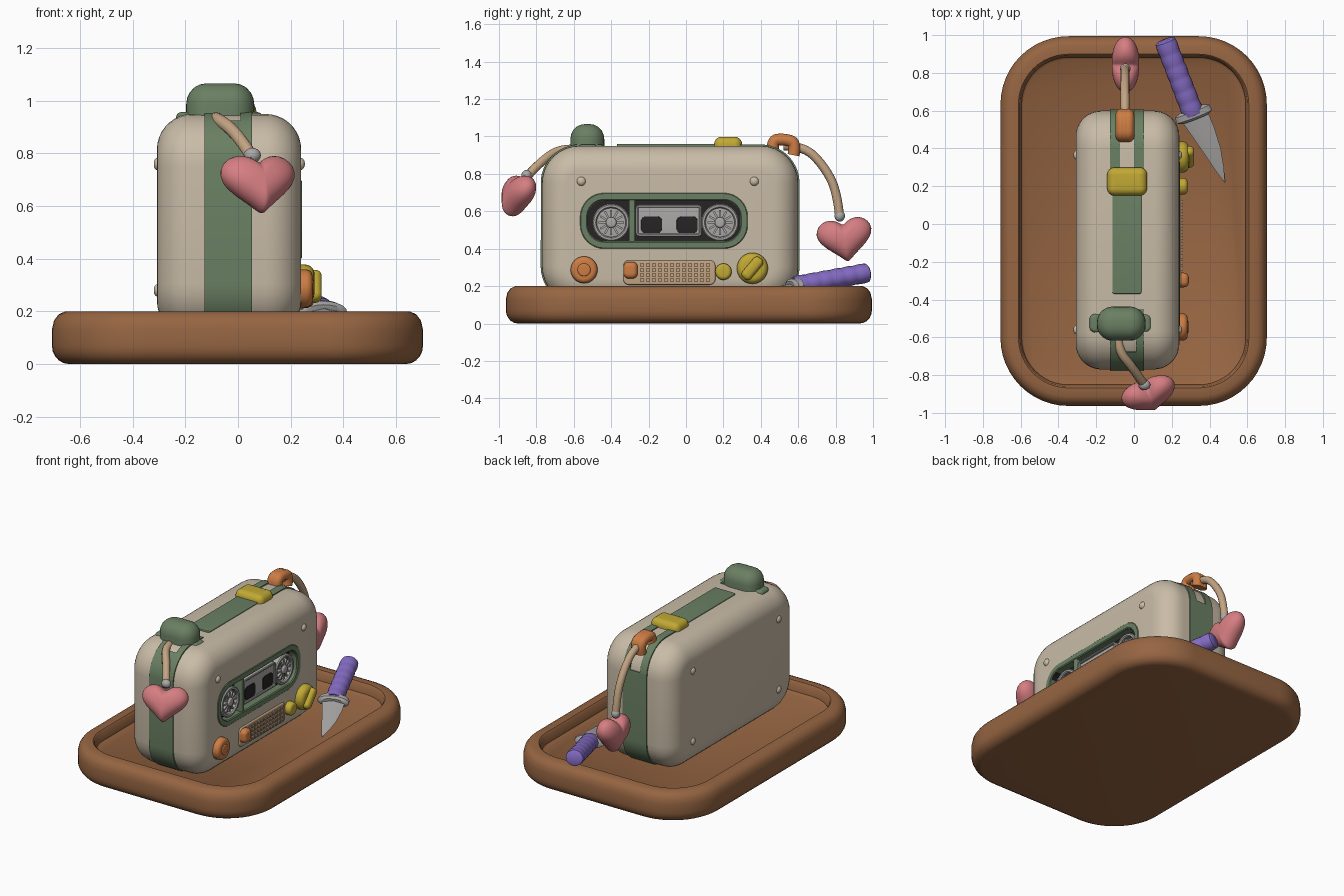
import bpy, bmesh, math
from mathutils import Matrix, Vector

if "Cube" in bpy.data.objects:
    bpy.data.objects.remove(bpy.data.objects["Cube"])

def mat(name, *rgb):
    m = bpy.data.materials.new(name)
    lin = [((c / 255 + 0.055) / 1.055) ** 2.4 for c in rgb]
    m.diffuse_color = (*lin, 1)
    m.use_nodes = True
    m.node_tree.nodes["Principled BSDF"].inputs["Base Color"].default_value = m.diffuse_color
    return m

cream = mat("cream", 201, 188, 167)
green = mat("green", 106, 128, 99)
brown = mat("brown", 150, 101, 66)
pink = mat("pink", 214, 126, 130)
purple = mat("purple", 134, 109, 198)
yellow = mat("yellow", 193, 169, 52)
orange = mat("orange", 205, 125, 68)
grey = mat("grey", 171, 169, 167)
black = mat("black", 38, 36, 36)
tan = mat("tan", 195, 164, 131)

def finish(bm, name, mats):
    bmesh.ops.recalc_face_normals(bm, faces=bm.faces)
    me = bpy.data.meshes.new(name)
    bm.to_mesh(me)
    bm.free()
    for m in mats:
        me.materials.append(m)
    ob = bpy.data.objects.new(name, me)
    bpy.context.collection.objects.link(ob)
    return ob

def skin(name, rings, mats, M=Matrix(), ring_closed=False, seg_mat=lambda i: 0):
    """Join rings of equal point count; cap the ends unless the rings close up."""
    bm = bmesh.new()
    vs = [[bm.verts.new(M @ Vector(p)) for p in r] for r in rings]
    n, k = len(rings[0]), len(rings)
    for i in range(k if ring_closed else k - 1):
        a, b = vs[i], vs[(i + 1) % k]
        for j in range(n):
            f = bm.faces.new((a[j], a[(j + 1) % n], b[(j + 1) % n], b[j]))
            f.material_index = seg_mat(i)
    if not ring_closed:
        bm.faces.new(vs[0]).material_index = seg_mat(0)
        bm.faces.new(vs[-1]).material_index = seg_mat(k - 1)
    return finish(bm, name, mats)

def rr(box, r, c, inset=0, axis="x", n=8):
    """Rounded rectangle ring at height c along the axis."""
    a0, a1, b0, b1 = box[0] + inset, box[1] - inset, box[2] + inset, box[3] - inset
    r = max(0.004, min(r - inset, (a1 - a0) / 2 - 1e-4, (b1 - b0) / 2 - 1e-4))
    pts = []
    for q, (ca, cb) in enumerate([(a1 - r, b1 - r), (a0 + r, b1 - r), (a0 + r, b0 + r), (a1 - r, b0 + r)]):
        for i in range(n + 1):
            t = (q + i / n) * math.pi / 2
            a, b = ca + r * math.cos(t), cb + r * math.sin(t)
            pts.append((c, a, b) if axis == "x" else (a, b, c))
    return pts

def dome(name, box, r, c0, c1, e, m, axis="x", M=Matrix(), n=8):
    """Rounded plate rising from c0 to c1 with a soft edge e."""
    s = 1 if c1 > c0 else -1
    rings = [rr(box, r, c0, 0, axis, n)]
    for i in range(6):
        t = i / 5 * math.pi / 2
        rings.append(rr(box, r, c1 - s * e * (1 - math.sin(t)), e * 0.95 * (1 - math.cos(t)), axis, n))
    return skin(name, rings, [m], M)

def disc(name, y, z, rad, c0, c1, e, m):
    return dome(name, (y - rad, y + rad, z - rad, z + rad), rad, c0, c1, e, m)

def tube(name, pts, rad, m):
    cu = bpy.data.curves.new(name, "CURVE")
    cu.dimensions = "3D"
    cu.bevel_depth, cu.bevel_resolution, cu.use_fill_caps = rad, 4, True
    sp = cu.splines.new("NURBS")
    sp.points.add(len(pts) - 1)
    for p, q in zip(sp.points, pts):
        p.co = (*q, 1)
    sp.order_u, sp.use_endpoint_u = 3, True
    cu.materials.append(m)
    ob = bpy.data.objects.new(name, cu)
    bpy.context.collection.objects.link(ob)
    bpy.ops.object.select_all(action="DESELECT")
    ob.select_set(True)
    bpy.context.view_layer.objects.active = ob
    bpy.ops.object.convert(target="MESH")

def ball(name, loc, size, m):
    bm = bmesh.new()
    bmesh.ops.create_uvsphere(bm, u_segments=16, v_segments=10, radius=1,
                              matrix=Matrix.Translation(loc) @ Matrix.Diagonal((*size, 1)))
    finish(bm, name, [m])

# tray
T, TR = (-0.707, 0.703, -0.963, 0.994), 0.36
prof = [(0.065 * (1 - math.sin(t)), 0.07 * (1 - math.cos(t))) for t in [i * math.pi / 10 for i in range(6)]]
prof += [(0, 0.13), (0.008, 0.165), (0.025, 0.188), (0.05, 0.2), (0.095, 0.2), (0.103, 0.193), (0.112, 0.135), (0.124, 0.125)]
skin("tray", [rr(T, TR, z, i, "z", 12) for i, z in prof], [brown])

# body with rounded edges and a dark window recess
B, e = (-0.77, 0.60, 0.105, 0.95), 0.135
arc = [i * math.pi / 18 for i in range(10)]
W = (-0.53, 0.295, 0.435, 0.66)
rings = [rr(B, 0.2, -0.308 + e * (1 - math.cos(t)), e * (1 - math.sin(t))) for t in arc]
rings += [rr(B, 0.2, 0.24 - e * (1 - math.cos(t)), e * (1 - math.sin(t))) for t in reversed(arc)]
rings += [rr(W, 0.1, 0.24), rr(W, 0.1, 0.185)]
skin("body", rings, [cream, black], seg_mat=lambda i: int(i >= 20))

# window frame and divider
F = (-0.568, 0.332, 0.398, 0.70)
skin("window_frame", [rr(F, 0.13, x, i) for i, x in
     [(0, 0.225), (0, 0.238), (0.006, 0.244), (0.036, 0.244), (0.042, 0.238), (0.042, 0.19)]], [green], ring_closed=True)
dome("window_divider", (-0.305, -0.272, 0.425, 0.67), 0.005, 0.18, 0.24, 0.008, green)

# reels with spokes
for k, y in enumerate((-0.40, 0.182)):
    z = 0.54
    disc(f"reel_{k}", y, z, 0.096, 0.18, 0.2, 0.004, grey)
    O = (y - 0.1, y + 0.1, z - 0.1, z + 0.1)
    skin(f"reel_rim_{k}", [rr(O, 0.1, x, i) for i, x in
         [(0, 0.185), (0, 0.22), (0.006, 0.227), (0.017, 0.227), (0.023, 0.22), (0.023, 0.185)]], [grey], ring_closed=True)
    disc(f"reel_hub_{k}", y, z, 0.028, 0.19, 0.232, 0.01, grey)
    bm = bmesh.new()
    for i in range(12):
        bmesh.ops.create_cube(bm, size=1, matrix=Matrix.Translation((0.205, y, z)) @ Matrix.Rotation(i * math.pi / 6, 4, "X")
                              @ Matrix.Translation((0, 0.045, 0)) @ Matrix.Diagonal((0.03, 0.045, 0.011, 1)))
    finish(bm, f"reel_spokes_{k}", [grey])

# centre plate between the reels
P = (-0.27, 0.085, 0.465, 0.635)
dome("centre_plate", P, 0.02, 0.18, 0.218, 0.008, grey)
skin("centre_plate_rim", [rr(P, 0.02, x, i) for i, x in
     [(0, 0.2), (0, 0.226), (0.004, 0.23), (0.011, 0.23), (0.015, 0.226), (0.015, 0.2)]], [grey], ring_closed=True)
for k, y in enumerate((-0.24, -0.05)):
    dome(f"plate_opening_{k}", (y, y + 0.112, 0.483, 0.572), 0.025, 0.215, 0.222, 0.002, black)

# controls
disc("round_button", -0.545, 0.287, 0.072, 0.2, 0.283, 0.025, orange)
disc("round_button_centre", -0.545, 0.287, 0.035, 0.27, 0.288, 0.008, orange)
dome("grille", (-0.335, 0.157, 0.207, 0.338), 0.03, 0.2, 0.25, 0.008, tan)
bm = bmesh.new()
for i in range(12):
    for j in range(4):
        bmesh.ops.create_cube(bm, size=1, matrix=Matrix.Translation((0.252, -0.235 + i * 0.032, 0.232 + j * 0.027))
                              @ Matrix.Diagonal((0.014, 0.021, 0.016, 1)))
finish(bm, "grille_studs", [tan])
dome("slider", (-0.335, -0.258, 0.24, 0.33), 0.03, 0.22, 0.29, 0.025, orange)
disc("small_button", 0.2, 0.277, 0.044, 0.2, 0.283, 0.02, yellow)
disc("knob", 0.355, 0.295, 0.083, 0.2, 0.29, 0.035, yellow)
dome("knob_grip", (-0.07, 0.07, -0.03, 0.03), 0.025, 0.265, 0.318, 0.024, yellow,
     M=Matrix.Translation((0, 0.355, 0.295)) @ Matrix.Rotation(math.radians(50), 4, "X"))

# screws on both large faces
for y in (-0.56, 0.365):
    disc("side_screw", y, 0.76, 0.026, 0.225, 0.254, 0.024, cream)
    for z in (0.28, 0.76):
        disc("back_screw", y, z, 0.026, -0.292, -0.32, 0.022, cream)

# green bands wrapping the ends, splitting in two near the top
def band(name, x0, x1, s, a0, a1, y_end=None):
    cy = -0.57 if s < 0 else 0.40
    def at(r):
        pts = []
        for i in range(17):
            t = math.radians(a0 + (a1 - a0) * i / 16)
            pts.append((cy + s * r * math.cos(t), (0.75 if t > 0 else 0.305) + r * math.sin(t)))
        return pts + ([(y_end, 0.75 + r)] if y_end is not None else [])
    skin(name, [[(x0, *p), (x1, *p), (x1, *q), (x0, *q)] for p, q in zip(at(0.193), at(0.207))], [green])

for label, s, split, y_end, gap0, gap1 in (("front", -1, 58, -0.45, -0.085, 0.01), ("rear", 1, 8, 0.22, -0.075, 0.0)):
    band(label + "_band", -0.127, 0.053, s, -60, split)
    band(label + "_band_left", -0.127, gap0, s, split, 90, y_end)
    band(label + "_band_right", gap1, 0.053, s, split, 90, y_end)

# top fittings
dome("top_strip", (-0.115, 0.04, -0.37, 0.18), 0.012, 0.94, 0.96, 0.005, green, "z")
dome("cap_base", (-0.235, 0.092, -0.575, -0.475), 0.03, 0.90, 0.957, 0.02, green, "z")
dome("cap", (-0.197, 0.062, -0.618, -0.437), 0.085, 0.91, 1.066, 0.08, green, "z")
dome("top_clip", (-0.142, 0.07, 0.15, 0.3), 0.04, 0.93, 0.998, 0.04, yellow, "z")
for x in (-0.066, -0.048, -0.03):
    tube("arm_hook", [(x, 0.468, 0.91), (x, 0.455, 0.98), (x, 0.53, 0.985), (x, 0.588, 0.965), (x, 0.575, 0.90)], 0.032, orange)

# arms and cuffs
tube("rear_arm", [(-0.048, 0.52, 0.95), (-0.048, 0.63, 0.95), (-0.048, 0.74, 0.84), (-0.047, 0.81, 0.70), (-0.046, 0.822, 0.56)], 0.024, tan)
tube("front_arm", [(-0.085, -0.56, 0.93), (-0.09, -0.66, 0.94), (0.0, -0.77, 0.875), (0.06, -0.86, 0.775)], 0.024, tan)
ball("rear_cuff", (-0.046, 0.822, 0.575), (0.028, 0.028, 0.03), grey)
ball("front_cuff", (0.055, -0.852, 0.793), (0.032, 0.028, 0.028), grey)

# hearts, puffed up with rounded edges
def heart(name, M, w, h, d):
    rings = []
    for i in range(17):
        ph = math.radians(-89 + 178 * i / 16)
        k = math.cos(ph) ** 0.8
        ring = []
        for j in range(40):
            t = j * math.pi / 20
            x = 0.68 * 16 * math.sin(t) ** 3 + 0.32 * 16 * math.sin(t)
            z = 13 * math.cos(t) - 5 * math.cos(2 * t) - 2 * math.cos(3 * t) - math.cos(4 * t) + 2.5
            z = 0.72 * z + 0.28 * 14.5 * math.cos(t)
            ring.append((x * w / 32 * k, d / 2 * math.sin(ph), z * h / 29 * k))
        rings.append(ring)
    skin(name, rings, [pink], M)

R = lambda a, ax: Matrix.Rotation(math.radians(a), 4, ax)
heart("front_heart", Matrix.Translation((0.08, -0.903, 0.687)) @ R(20, "Z") @ R(-25, "X"), 0.295, 0.24, 0.145)
heart("rear_heart", Matrix.Translation((-0.045, 0.85, 0.452)) @ R(90, "Z") @ R(-8, "Y"), 0.295, 0.24, 0.145)

# knife: local x runs from handle to tip
d = Vector((0.36, -0.93, -0.17)).normalized()
side = Vector((0, 0, 1)).cross(d).normalized()
K = Matrix((d, side, d.cross(side))).transposed().to_4x4()
K.translation = (0.315, 0.58, 0.2)

def oval(s, ry, rz, n=20):
    return [(s, ry * math.cos(i * 2 * math.pi / n), rz * math.sin(i * 2 * math.pi / n)) for i in range(n)]

ribs = [(-0.42 + 0.42 * i / 42, 0.055 + 0.003 * abs(math.sin(i * math.pi / 7))) for i in range(43)]
skin("knife_handle", [oval(-0.428, 0.042, 0.038)] + [oval(s, r, r * 0.92) for s, r in ribs], [purple], K)
skin("knife_guard", [oval(*q) for q in ((-0.03, 0.07, 0.03), (-0.02, 0.096, 0.042), (0.012, 0.102, 0.042), (0.025, 0.08, 0.03))], [grey], K)
skin("knife_blade", [[(s, a, 0), (s, (a + b) / 2, -t), (s, b, 0), (s, (a + b) / 2, t)] for s, a, b, t in
     ((0, -0.075, 0.075, 0.016), (0.1, -0.05, 0.078, 0.015), (0.22, -0.022, 0.07, 0.012),
      (0.32, 0, 0.05, 0.008), (0.4, 0.022, 0.026, 0.002))], [grey], K)

# smooth shading everywhere, sharp edges kept
bpy.ops.object.select_all(action="SELECT")
bpy.context.view_layer.objects.active = bpy.data.objects["body"]
bpy.ops.object.shade_smooth_by_angle(angle=math.radians(40))
